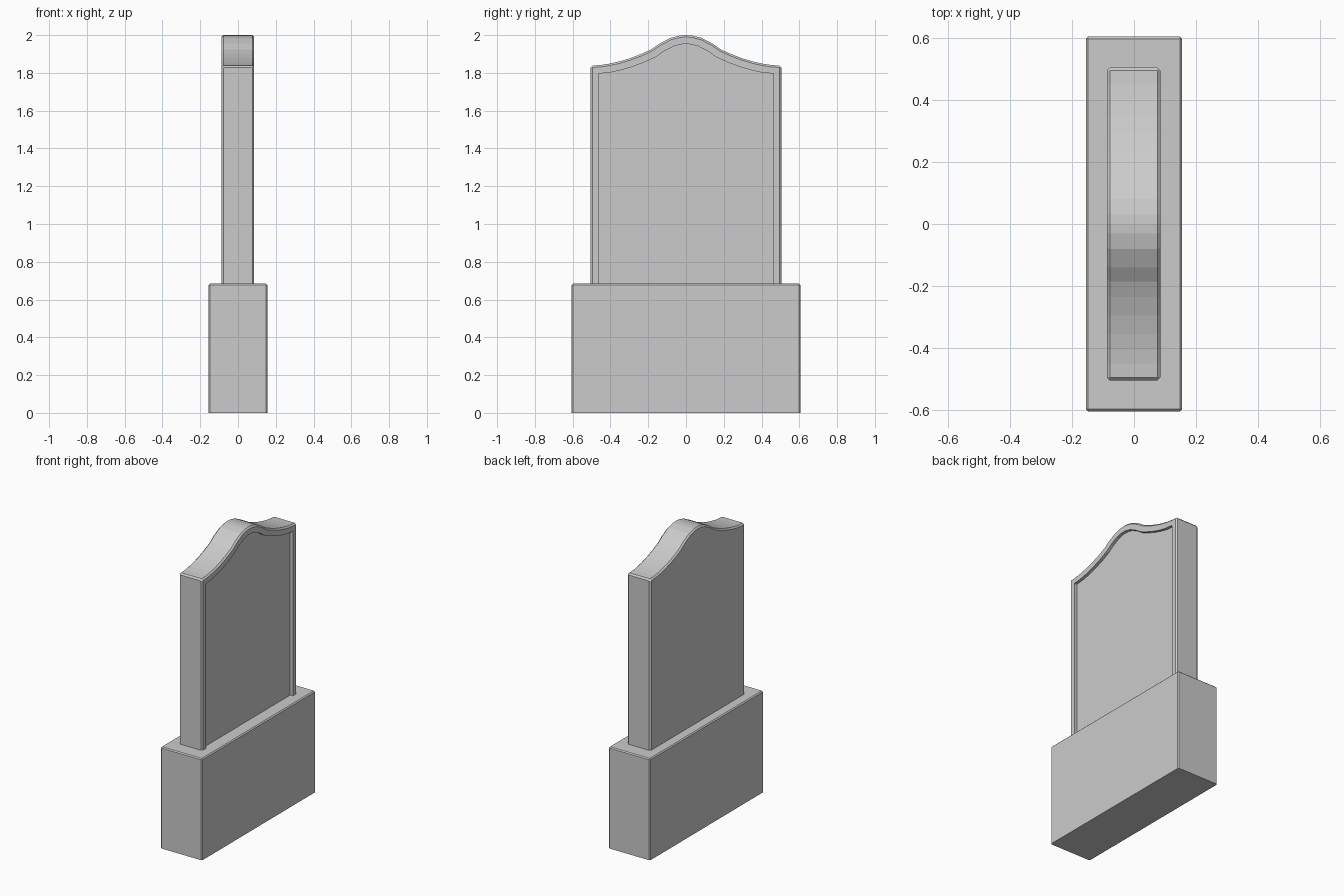
import bpy, bmesh, math
from mathutils import Vector

if "Cube" in bpy.data.objects:
    bpy.data.objects.remove(bpy.data.objects["Cube"])


def prism(name, pts, x0, x1, bevel=0.0):
    """Extrude a (y, z) outline along x; chamfer sharp edges except at the bottom."""
    bm = bmesh.new()
    face = bm.faces.new([bm.verts.new((x0, y, z)) for y, z in pts])
    ext = bmesh.ops.extrude_face_region(bm, geom=[face])
    for v in ext["geom"]:
        if isinstance(v, bmesh.types.BMVert):
            v.co.x = x1
    bmesh.ops.recalc_face_normals(bm, faces=bm.faces)
    if bevel:
        zmin = min(v.co.z for v in bm.verts)
        edges = [e for e in bm.edges
                 if e.calc_face_angle(0) > math.radians(50)
                 and any(v.co.z > zmin + 1e-4 for v in e.verts)]
        bmesh.ops.bevel(bm, geom=edges, offset=bevel, segments=1,
                        affect='EDGES', clamp_overlap=True)
    mesh = bpy.data.meshes.new(name)
    bm.to_mesh(mesh)
    bm.free()
    ob = bpy.data.objects.new(name, mesh)
    bpy.context.collection.objects.link(ob)
    return ob


# Plinth
prism("plinth", [(-.605, 0), (.605, 0), (.605, .685), (-.605, .685)], -.155, .155, .007)

# Serpentine crest of the slab, mirrored about the centre
half = [(.505, 1.838), (.45, 1.842), (.405, 1.849), (.355, 1.860), (.295, 1.878),
        (.235, 1.901), (.185, 1.924), (.14, 1.955), (.08, 1.986), (.03, 1.998)]
crest = half + [(0, 2.0)] + [(-y, z) for y, z in reversed(half)]
slab = prism("headstone", [(-.505, .675), (.505, .675)] + crest, -.088, .086, .010)

# Recessed panel on the +x face: crest offset inward, open down to the plinth
inner = [(.463, 1.796)]
for i in range(1, len(half)):
    t = Vector(crest[i + 1]) - Vector(crest[i - 1])
    n = Vector((-t.y, t.x)).normalized() * .047
    p = Vector(crest[i]) + n
    if p.y > 0 and p.x < .44:
        inner.append((max(p.x, .008), p.y))
inner += [(0, 1.952)] + [(-y, z) for y, z in reversed(inner)]
cutter = prism("panel_cutter", [(-.463, .6), (.463, .6)] + inner, .066, .2)
cutter.hide_render = True
cutter.hide_set(True)
cut = slab.modifiers.new("panel_recess", 'BOOLEAN')
cut.operation = 'DIFFERENCE'
cut.solver = 'EXACT'
cut.object = cutter
